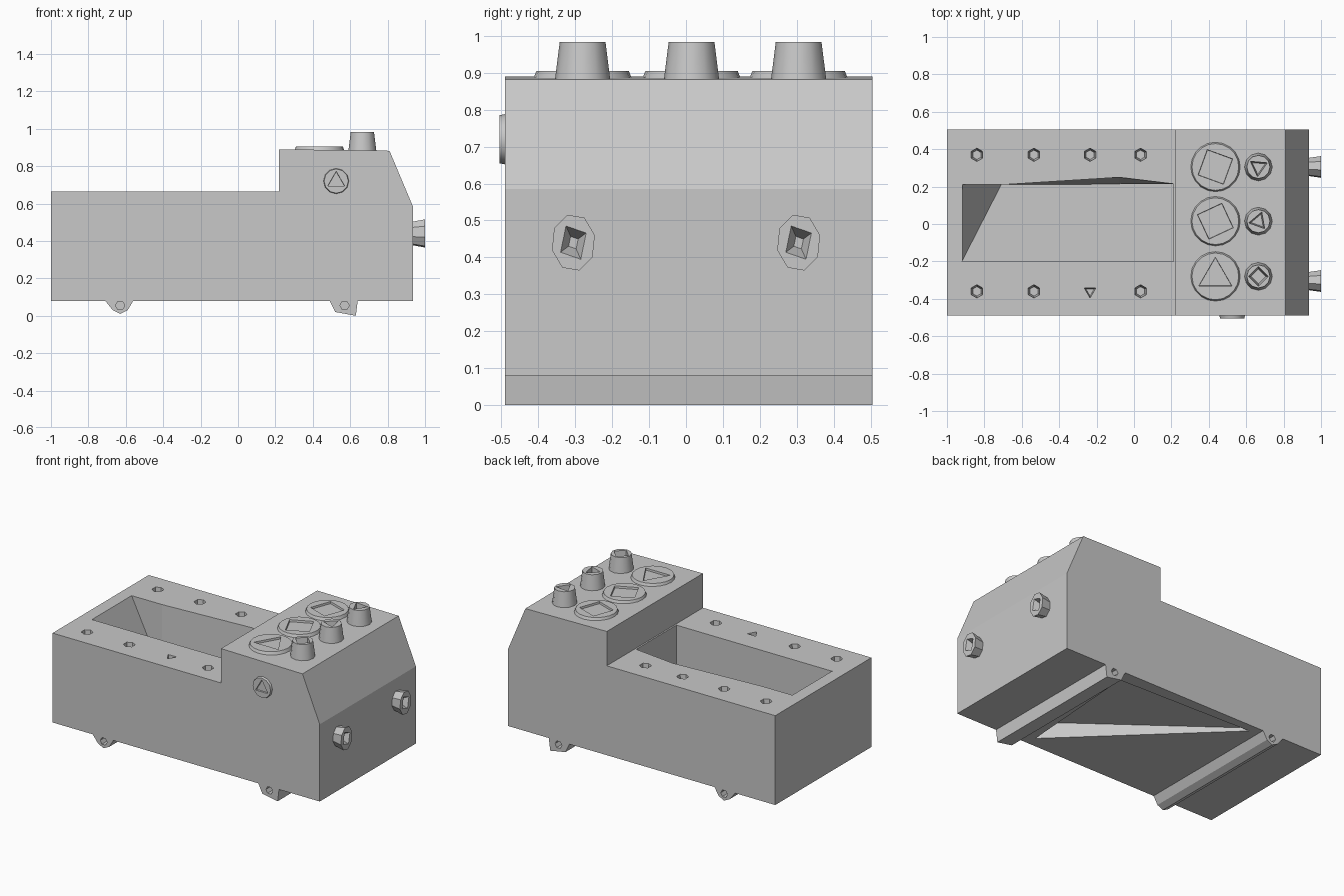
import bpy, bmesh, math
from mathutils import Vector

if "Cube" in bpy.data.objects:
    bpy.data.objects.remove(bpy.data.objects["Cube"], do_unlink=True)

grey = bpy.data.materials.new("plain grey")
grey.use_nodes = True
grey.diffuse_color = (0.58, 0.58, 0.58, 1)
grey.node_tree.nodes["Principled BSDF"].inputs["Base Color"].default_value = grey.diffuse_color


def loft_into(bm, ring_a, ring_b):
    """Closed solid between two rings of equal length."""
    a = [bm.verts.new(p) for p in ring_a]
    b = [bm.verts.new(p) for p in ring_b]
    faces = [bm.faces.new(a[::-1]), bm.faces.new(b)]
    for i in range(len(a)):
        j = (i + 1) % len(a)
        faces.append(bm.faces.new((a[i], a[j], b[j], b[i])))
    bmesh.ops.recalc_face_normals(bm, faces=faces)


def make(name, solids):
    bm = bmesh.new()
    for ring_a, ring_b in solids:
        loft_into(bm, ring_a, ring_b)
    mesh = bpy.data.meshes.new(name)
    bm.to_mesh(mesh)
    bm.free()
    mesh.materials.append(grey)
    obj = bpy.data.objects.new(name, mesh)
    bpy.context.scene.collection.objects.link(obj)
    return obj


def ring(center, axis, radius, sides, turn=0, stretch=1):
    """Regular polygon facing along axis x, y or z; stretch is along its second direction."""
    points = []
    for i in range(sides):
        t = math.radians(turn) + math.tau * i / sides
        u, v = radius * math.cos(t), radius * stretch * math.sin(t)
        offset = {"x": (0, u, v), "y": (u, 0, v), "z": (u, v, 0)}[axis]
        points.append(Vector(center) + Vector(offset))
    return points


def tube(center, axis, length, r1, r2, sides, turn=0, stretch=1):
    end = Vector(center)
    end["xyz".index(axis)] += length
    return (ring(center, axis, r1, sides, turn, stretch),
            ring(end, axis, r2, sides, turn, stretch))


def flat(points, z):
    return [(x, y, z) for x, y in points]


def cut(obj, solids):
    """Subtract solids and bake the result."""
    cutter = make("cutter", solids)
    cutter.hide_render = True
    mod = obj.modifiers.new("cut", "BOOLEAN")
    mod.operation, mod.solver, mod.object = "DIFFERENCE", "EXACT", cutter
    graph = bpy.context.evaluated_depsgraph_get()
    baked = bpy.data.meshes.new_from_object(obj.evaluated_get(graph))
    obj.modifiers.clear()
    obj.data = baked
    bpy.data.objects.remove(cutter, do_unlink=True)


# Body: load bed, cab and the two axle bars in one side profile
profile = [(-1, 0.08), (-0.71, 0.08), (-0.67, 0.03), (-0.63, 0.01), (-0.59, 0.03),
           (-0.56, 0.08), (0.49, 0.08), (0.52, 0.02), (0.63, 0), (0.64, 0.08),
           (0.935, 0.08), (0.935, 0.585), (0.81, 0.882), (0.22, 0.89),
           (0.22, 0.665), (-1, 0.665)]
body = make("body", [([(x, -0.49, z) for x, z in profile],
                      [(x, 0.505, z) for x, z in profile])])

# Load bed pocket with one slanted end
pocket = (flat([(-0.92, -0.2), (0.21, -0.2), (0.21, 0.213), (-0.08, 0.213),
                (-0.7, 0.211), (-0.71, 0.21)], 0.24),
          flat([(-0.92, -0.2), (0.21, -0.2), (0.21, 0.215), (-0.08, 0.25),
                (-0.7, 0.211), (-0.92, 0.21)], 0.67))
# Hollow underneath, tapering to one corner
hollow = ([(0.46, 0.42, 0.07), (0.4, -0.42, 0.07), (-0.5, 0.45, 0.07)],
          [(0.46, 0.42, 0.2), (0.4, -0.42, 0.19), (-0.5, 0.45, 0.1)])
cuts = [pocket, hollow]
# Peg holes along both rims
for x in (-0.84, -0.535, -0.235, 0.035):
    for y in (-0.36, 0.37):
        sides = 3 if (x == -0.235 and y < 0) else 6
        cuts.append(tube((x, y, 0.56), "z", 0.12, 0.025, 0.037, sides, 30))
# Axle holes at the bar ends
for x in (-0.63, 0.57):
    for y in (-0.5, 0.455):
        cuts.append(tube((x, y, 0.055), "y", 0.06, 0.025, 0.025, 6))
cut(body, cuts)

details = []
# Roof discs with shallow recesses, and hollow funnels in front of them
spots = [("left", 0.305, 4, 25), ("middle", 0.015, 4, 70), ("right", -0.28, 3, 90)]
for side, y, corners, turn in spots:
    disc = make("roof_disc_" + side, [tube((0.435, y, 0.88), "z", 0.025, 0.135, 0.125, 20)])
    cut(disc, [tube((0.435, y, 0.892), "z", 0.03, 0.1, 0.105, corners, turn)])
    funnel = make("funnel_" + side, [tube((0.665, y, 0.88), "z", 0.103, 0.075, 0.062, 12)])
    cut(funnel, [tube((0.665, y, 0.9), "z", 0.1, 0.04, 0.055, 7 - corners, turn)])
    details += [disc, funnel]

# Flared headlights with angular hollows
for side, y in (("left", 0.305), ("right", -0.305)):
    lamp = make("headlight_" + side,
                [tube((0.92, y, 0.44), "x", 0.08, 0.048, 0.06, 8, 15, 1.3)])
    cut(lamp, [tube((0.95, y, 0.44), "x", 0.06, 0.015, 0.045, 4, 30, 1.3)])
    details.append(lamp)

# Round cab window on the front side
window = make("cab_window", [tube((0.525, -0.48, 0.72), "y", -0.025, 0.07, 0.065, 12)])
cut(window, [tube((0.525, -0.495, 0.72), "y", -0.02, 0.05, 0.055, 3, 90)])
details.append(window)

bpy.ops.object.select_all(action="DESELECT")
for obj in details:
    obj.select_set(True)
bpy.context.view_layer.objects.active = details[0]
bpy.ops.object.shade_smooth_by_angle(angle=math.radians(35))
